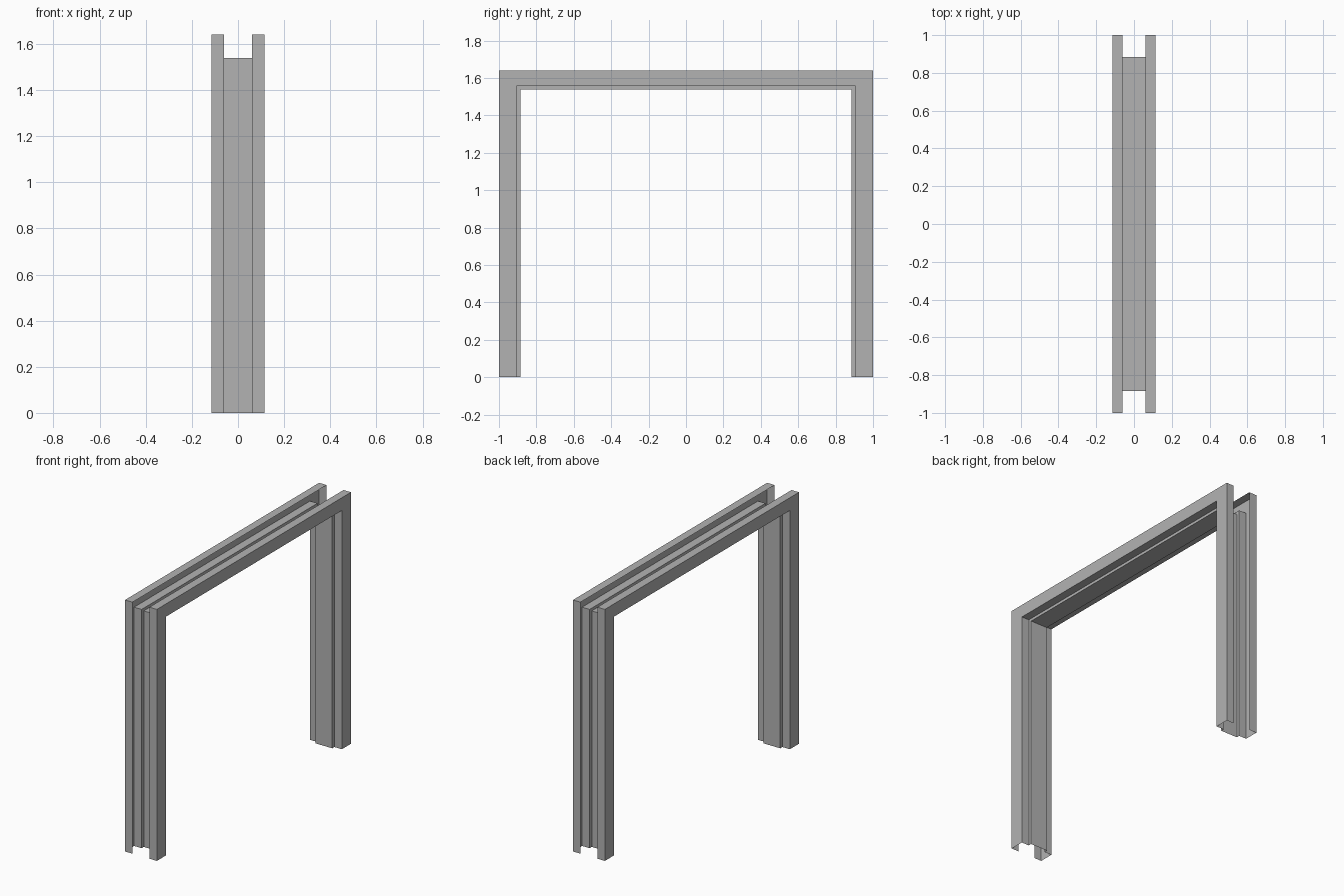
import bpy
import bmesh
import math

old = bpy.data.objects.get("Cube")
if old:
    bpy.data.objects.remove(old, do_unlink=True)

HALF_SPAN, HEIGHT = 1.0, 1.64
HALF_WIDTH, HALF_STOP = 0.115, 0.061
# Depth from the outer edge: lip, rebate, stop (jamb depth, header depth)
LIP, REBATE, STOP = (0.0, 0.0), (0.094, 0.083), (0.116, 0.101)

# Folded sheet section: lip, face, rebate and stop on one side, then mirrored
half = [(HALF_STOP, LIP), (HALF_WIDTH, LIP), (HALF_WIDTH, REBATE),
        (HALF_STOP, REBATE), (HALF_STOP, STOP)]
section = half + [(-x, depth) for x, depth in reversed(half)]


def frame_path(x, depth):
    """Line of one fold up the front jamb, along the header and down the back."""
    y, z = HALF_SPAN - depth[0], HEIGHT - depth[1]
    return [(x, -y, 0), (x, -y, z), (x, y, z), (x, y, 0)]


# Sweep the section through the mitred corners
bm = bmesh.new()
folds = [[bm.verts.new(p) for p in frame_path(x, d)] for x, d in section]
for a, b in zip(folds, folds[1:]):
    for i in range(3):
        bm.faces.new((a[i], a[i + 1], b[i + 1], b[i]))

# Join the flat side faces across the mitres
bmesh.ops.recalc_face_normals(bm, faces=bm.faces[:])
bmesh.ops.dissolve_limit(bm, angle_limit=math.radians(1),
                         verts=bm.verts[:], edges=bm.edges[:])
mesh = bpy.data.meshes.new("door_frame")
bm.to_mesh(mesh)
bm.free()

# Plain grey metal
grey = bpy.data.materials.new("grey_metal")
grey.use_nodes = True
colour = (0.45, 0.45, 0.45, 1)
grey.diffuse_color = colour
grey.node_tree.nodes["Principled BSDF"].inputs["Base Color"].default_value = colour
mesh.materials.append(grey)

frame = bpy.data.objects.new("door_frame", mesh)
bpy.context.collection.objects.link(frame)
